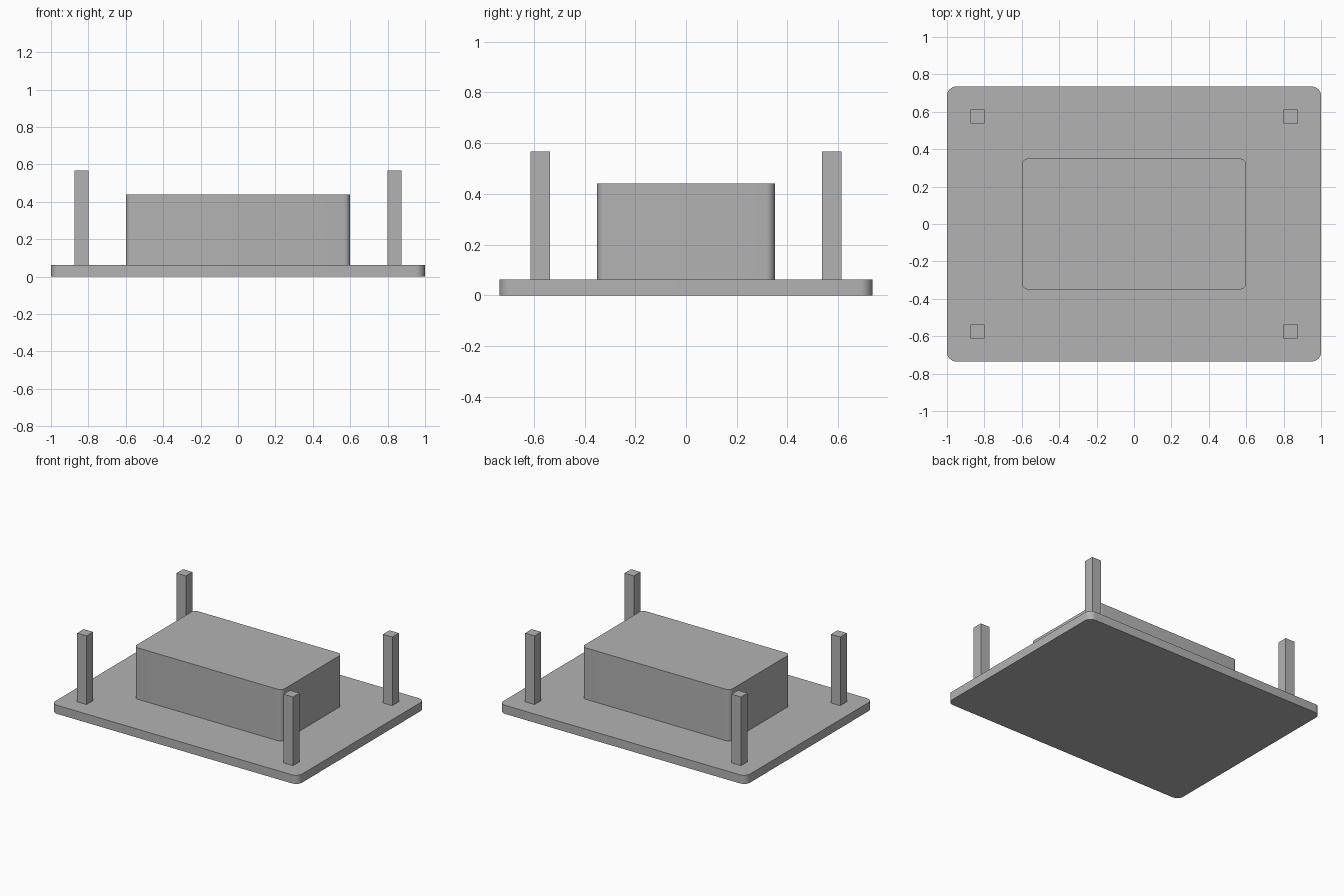
import bpy
import bmesh
from math import cos, sin, pi

cube = bpy.data.objects.get("Cube")
if cube:
    bpy.data.objects.remove(cube, do_unlink=True)

# Single flat grey
GREY = (0.45, 0.45, 0.45, 1.0)
grey = bpy.data.materials.new("plain_grey")
grey.use_nodes = True
grey.diffuse_color = GREY
grey.node_tree.nodes["Principled BSDF"].inputs["Base Color"].default_value = GREY


def slab(name, center, half, z0, z1, radius=0.0, steps=8):
    """Upright box with optionally rounded vertical corners."""
    bm = bmesh.new()
    ring = []
    for i, (sx, sy) in enumerate([(1, 1), (-1, 1), (-1, -1), (1, -1)]):
        cx = center[0] + sx * (half[0] - radius)
        cy = center[1] + sy * (half[1] - radius)
        for k in range(steps + 1 if radius else 1):
            a = (i + k / steps) * pi / 2
            ring.append(bm.verts.new((cx + radius * cos(a), cy + radius * sin(a), z0)))
    bottom = bm.faces.new(ring)
    top = bmesh.ops.extrude_face_region(bm, geom=[bottom], use_keep_orig=True)
    verts = [g for g in top["geom"] if isinstance(g, bmesh.types.BMVert)]
    bmesh.ops.translate(bm, verts=verts, vec=(0, 0, z1 - z0))
    bmesh.ops.recalc_face_normals(bm, faces=bm.faces)
    mesh = bpy.data.meshes.new(name)
    bm.to_mesh(mesh)
    bm.free()
    mesh.materials.append(grey)
    obj = bpy.data.objects.new(name, mesh)
    bpy.context.collection.objects.link(obj)
    if radius:
        bpy.ops.object.select_all(action="DESELECT")
        obj.select_set(True)
        bpy.context.view_layer.objects.active = obj
        bpy.ops.object.shade_smooth_by_angle(angle=pi / 6)
    return obj


# Base plate and central block
BASE_TOP = 0.063
slab("base_plate", (0, 0), (1.0, 0.735), 0, BASE_TOP, radius=0.05)
slab("center_block", (0, 0), (0.6, 0.35), BASE_TOP, 0.44, radius=0.035)

# Four corner posts
for side, sx in (("left", 1), ("right", -1)):
    for end, sy in (("front", -1), ("back", 1)):
        slab(f"{end}_{side}_post", (sx * 0.837, sy * 0.575), (0.038, 0.038), BASE_TOP, 0.566)
